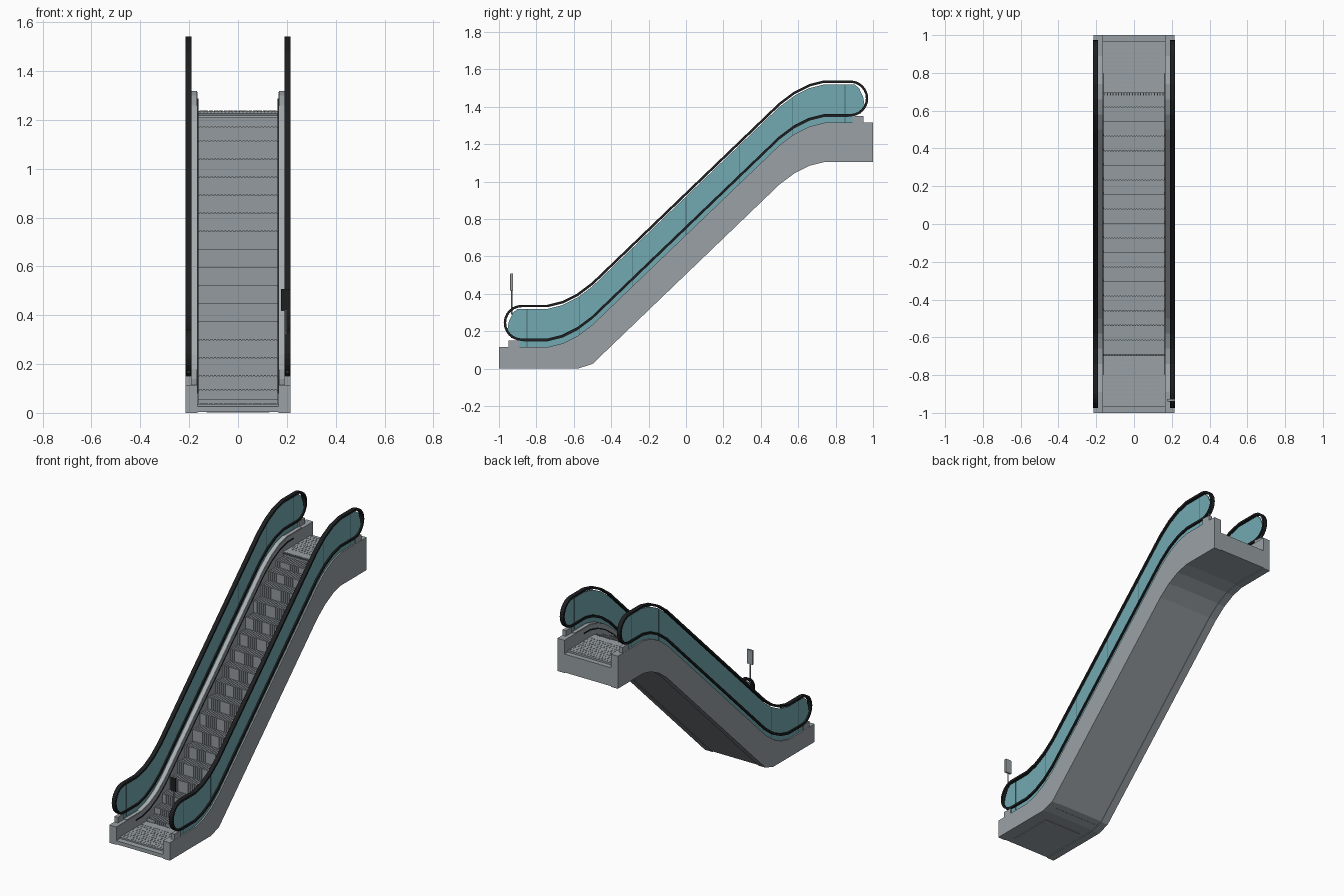
import bpy, bmesh, math

cube = bpy.data.objects.get("Cube")
if cube:
    bpy.data.objects.remove(cube, do_unlink=True)


def material(name, rgb):
    m = bpy.data.materials.new(name)
    m.use_nodes = True
    m.diffuse_color = (*rgb, 1)
    m.node_tree.nodes["Principled BSDF"].inputs["Base Color"].default_value = (*rgb, 1)
    return m


STEEL = material("brushed steel", (0.32, 0.355, 0.375))
LIGHT = material("light steel", (0.40, 0.43, 0.45))
STEP = material("step grey", (0.30, 0.33, 0.35))
GLASS = material("teal glass", (0.17, 0.40, 0.45))
SEAM = material("dark teal seam", (0.06, 0.14, 0.16))
BLACK = material("black rubber", (0.012, 0.013, 0.014))

# Half of the wall-top path; the rest is its point reflection
LOWER = [(-1, 0.115), (-0.74, 0.115), (-0.66, 0.135), (-0.58, 0.175), (-0.5, 0.235)]
PATH = LOWER + [(-y, 1.43 - z) for y, z in reversed(LOWER)]
HALF, FLOOR = 0.165, -0.08


def top(y):
    for (ya, za), (yb, zb) in zip(PATH, PATH[1:]):
        if y <= yb:
            return za + (zb - za) * (y - ya) / (yb - ya)
    return PATH[-1][1]


def line(limit, rise):
    """Path at a height above the wall top, between -limit and limit."""
    ys = [-limit] + [y for y, z in PATH if abs(y) < limit] + [limit]
    return [(y, top(y) + rise) for y in ys]


def add_prism(bm, outline, x0, x1):
    a = [bm.verts.new((x0, y, z)) for y, z in outline]
    b = [bm.verts.new((x1, y, z)) for y, z in outline]
    bm.faces.new(a)
    bm.faces.new(b[::-1])
    for i in range(len(a)):
        j = (i + 1) % len(a)
        bm.faces.new((a[i], b[i], b[j], a[j]))


def add_box(bm, x0, x1, y0, y1, z0, z1):
    add_prism(bm, [(y0, z0), (y1, z0), (y1, z1), (y0, z1)], x0, x1)


def finish(name, bm, mat):
    bmesh.ops.recalc_face_normals(bm, faces=bm.faces)
    me = bpy.data.meshes.new(name)
    bm.to_mesh(me)
    bm.free()
    me.materials.append(mat)
    ob = bpy.data.objects.new(name, me)
    bpy.context.collection.objects.link(ob)
    return ob


def prism(name, outline, x0, x1, mat):
    bm = bmesh.new()
    add_prism(bm, outline, x0, x1)
    return finish(name, bm, mat)


def box(name, x0, x1, y0, y1, z0, z1, mat):
    return prism(name, [(y0, z0), (y1, z0), (y1, z1), (y0, z1)], x0, x1, mat)


def band(low, high):
    return low + high[::-1]


def ribbon(name, loop, x0, x1, thick, mat):
    """Closed belt following a loop of (y, z) points."""
    bm = bmesh.new()
    n = len(loop)
    rings = []
    for i, (y, z) in enumerate(loop):
        (ya, za), (yb, zb) = loop[i - 1], loop[(i + 1) % n]
        d = math.hypot(yb - ya, zb - za)
        ny, nz = (zb - za) / d * thick / 2, -(yb - ya) / d * thick / 2
        rings.append([bm.verts.new(p) for p in (
            (x0, y + ny, z + nz), (x1, y + ny, z + nz),
            (x1, y - ny, z - nz), (x0, y - ny, z - nz))])
    for i in range(n):
        r, s = rings[i], rings[(i + 1) % n]
        for k in range(4):
            bm.faces.new((r[k], s[k], s[(k + 1) % 4], r[(k + 1) % 4]))
    return finish(name, bm, mat)


# Truss: side walls and a slightly recessed core
def underside(inset):
    return [(y, max(inset, z + inset)) for y, z in line(1, -0.21)]


core_top = [(-1, top(-1) + FLOOR - 0.008), (-0.7, top(-0.7) + FLOOR - 0.008)]
core_top += [(y, max(0.02, z)) for y, z in line(0.69, FLOOR - 0.06)]
core_top += [(0.7, top(0.7) + FLOOR - 0.008), (1, top(1) + FLOOR - 0.008)]
prism("truss_core", band(underside(0.004), core_top), -HALF, HALF, STEEL)
box("lower_service_hatch", -0.13, 0.13, -0.95, -0.66, 0.001, 0.006, STEEL)

# Handrail loop and glass outline
R, END = 0.09, 0.878
rail = line(END, 0.04)
rail += [(END + R * math.cos(a), top(1) + 0.13 + R * math.sin(a))
         for a in [math.radians(-75 + 15 * i) for i in range(11)]]
rail += line(END, 0.22)[::-1]
rail += [(-END + R * math.cos(a), top(-1) + 0.13 + R * math.sin(a))
         for a in [math.radians(105 + 15 * i) for i in range(11)]]

NOSE = [(0.89, 0), (0.89, 0.04), (0.935, 0.05), (0.955, 0.09), (0.948, 0.135), (0.925, 0.185)]
glass = line(0.885, 0) + [(y, top(1) + h) for y, h in NOSE]
glass += line(0.9, 0.205)[::-1] + [(-y, top(-1) + h) for y, h in reversed(NOSE)]

for side, s in (("left", 1), ("right", -1)):
    prism(side + "_truss_wall", band(underside(0), line(1, 0)), s * HALF, s * 0.215, STEEL)
    prism(side + "_inner_deck", band(line(0.89, 0), line(0.89, 0.004)),
          s * (HALF + 0.003), s * 0.19, LIGHT)
    prism(side + "_skirt_brush", band(line(0.8, -0.036), line(0.8, -0.028)),
          s * (HALF - 0.003), s * HALF, BLACK)
    prism(side + "_glass_panel", glass, s * 0.199, s * 0.206, GLASS)
    ribbon(side + "_handrail", rail, s * 0.19, s * 0.216, 0.013, BLACK)
    # Guide under the handrail's return run
    prism(side + "_rail_guide", band(line(0.87, 0.031), line(0.87, 0.046)),
          s * 0.194, s * 0.212, BLACK)
    # Glass joints
    bm = bmesh.new()
    for y in (-0.85, -0.57, -0.285, 0, 0.285, 0.57, 0.85):
        add_box(bm, s * 0.1985, s * 0.2065, y - 0.0015, y + 0.0015, top(y), top(y) + 0.204)
    finish(side + "_glass_joints", bm, SEAM)
    # Newel brackets
    for end, e in (("lower", -1), ("upper", 1)):
        z = top(e)
        box(side + "_" + end + "_bracket", s * 0.19, s * 0.214, e * 0.89, e * 0.95,
            z, z + 0.036, STEEL)

# Grooved steps
PITCH, FIRST, COUNT = 0.077, -0.693, 18
RIBS = 22
bm = bmesh.new()
for k in range(COUNT):
    y0 = FIRST + k * PITCH
    y1 = y0 + PITCH
    z = top(y0 + PITCH / 2) + FLOOR
    low = max(0.012, z - 0.08)
    add_box(bm, -HALF + 0.002, HALF - 0.002, y0 + 0.003, y1 + 0.003, low, z - 0.003)
    for i in range(RIBS):
        x = -HALF + 0.004 + (i + 0.25) * (2 * HALF - 0.008) / RIBS
        add_box(bm, x, x + 0.008, y0, y1, low, z)
finish("steps", bm, STEP)

# Landing plates with studs and comb teeth
for end, e in (("lower", -1), ("upper", 1)):
    z = top(e) + FLOOR
    bm = bmesh.new()
    add_box(bm, -HALF, HALF, e * 0.695, e * 0.965, z - 0.01, z + 0.002)
    for i in range(RIBS):
        x = -HALF + 0.004 + (i + 0.25) * (2 * HALF - 0.008) / RIBS
        add_box(bm, x, x + 0.005, e * 0.68, e * 0.7, z - 0.004, z + 0.003)
    finish(end + "_landing_plate", bm, STEEL)
    bm = bmesh.new()
    for i in range(16):
        for j in range(10):
            x = -0.15 + i * 0.02 + (j % 2 - 0.5) * 0.008
            y = e * (0.75 + j * 0.022)
            add_box(bm, x - 0.004, x + 0.004, y - 0.003, y + 0.003, z, z + 0.004)
    finish(end + "_landing_studs", bm, STEP)

# Sign on a post
post = bpy.ops.mesh.primitive_cylinder_add(
    vertices=12, radius=0.004, depth=0.14, location=(0.196, -0.932, 0.36))
post = bpy.context.object
post.name = "sign_post"
post.data.materials.append(STEEL)
bpy.ops.object.shade_smooth_by_angle()
box("sign_plate", 0.176, 0.216, -0.938, -0.926, 0.418, 0.508, STEEL)
box("sign_face", 0.177, 0.215, -0.940, -0.938, 0.419, 0.507, BLACK)
